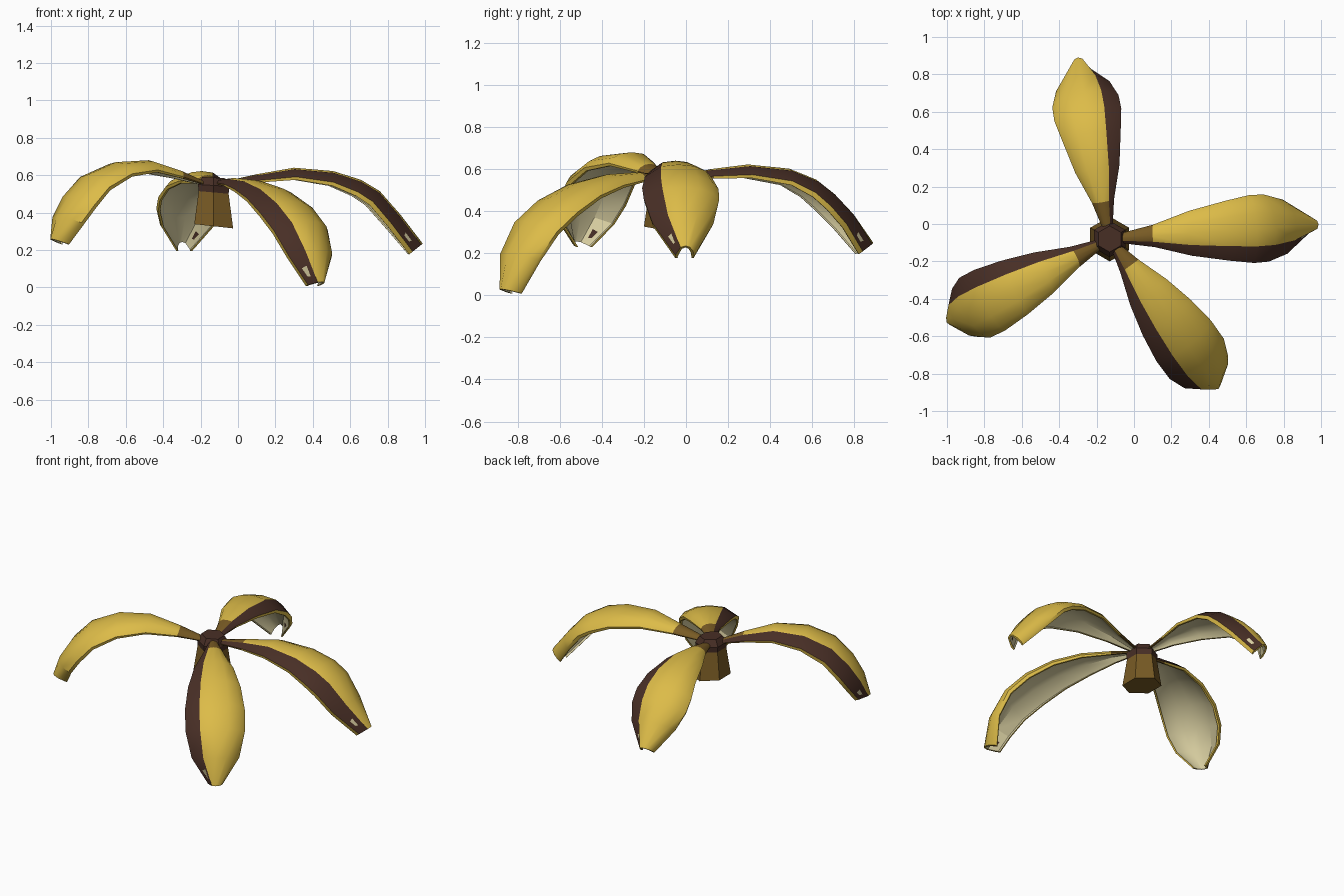
import bpy, bmesh
from math import cos, sin, pi, radians
from mathutils import Vector

if "Cube" in bpy.data.objects:
    bpy.data.objects.remove(bpy.data.objects["Cube"])


def material(name, rgb):
    m = bpy.data.materials.new(name)
    m.use_nodes = True
    m.diffuse_color = (*rgb, 1)
    m.node_tree.nodes["Principled BSDF"].inputs["Base Color"].default_value = (*rgb, 1)
    return m


YELLOW, DARK, BROWN, CREAM = range(4)
MATERIALS = [
    material("peel_yellow", (0.72, 0.50, 0.065)),
    material("dark_brown", (0.065, 0.028, 0.019)),
    material("stem_brown", (0.19, 0.105, 0.018)),
    material("inner_cream", (0.70, 0.63, 0.36)),
]
CENTRE = Vector((-0.13, -0.08, 0))


def finish(name, bm):
    bmesh.ops.recalc_face_normals(bm, faces=bm.faces)
    mesh = bpy.data.meshes.new(name)
    bm.to_mesh(mesh)
    bm.free()
    for m in MATERIALS:
        mesh.materials.append(m)
    ob = bpy.data.objects.new(name, mesh)
    bpy.context.collection.objects.link(ob)
    bpy.ops.object.select_all(action="DESELECT")
    ob.select_set(True)
    bpy.context.view_layer.objects.active = ob
    bpy.ops.object.shade_smooth_by_angle(angle=radians(32))


# Arched cross-section of a peel: (side, depth below crest), left edge to right edge
ARCH = [(0.96, 1), (1, 0.8), (0.82, 0.4), (0.45, 0.1), (0, 0),
        (-0.52, 0.12), (-1, 0.75), (-0.97, 1)]
HALF_WIDTH = [0.025, 0.06, 0.12, 0.16, 0.182, 0.18, 0.145, 0.045]
DEPTH = [0.02, 0.045, 0.065, 0.08, 0.095, 0.10, 0.10, 0.095]
SKIN = 0.012


def peel(name, angle, crest):
    """Sweep the arch along a crest line given as (radius, height)."""
    out = Vector((cos(radians(angle)), sin(radians(angle)), 0))
    left = Vector((-out.y, out.x, 0))
    bm = bmesh.new()
    n = len(ARCH)
    rings = []
    for i, (r, z) in enumerate(crest):
        a, b = crest[max(i - 1, 0)], crest[min(i + 1, len(crest) - 1)]
        tangent = (out * (b[0] - a[0]) + Vector((0, 0, b[1] - a[1]))).normalized()
        normal = left.cross(tangent)
        if normal.z < 0:
            normal.negate()
        base = CENTRE + out * r + Vector((0, 0, z))
        w, d = HALF_WIDTH[i], DEPTH[i]
        outer = [base + left * (u * w) - normal * (v * d) for u, v in ARCH]
        inner = [base + left * (u * (w - SKIN)) - normal * min(v * d + SKIN, d)
                 for u, v in ARCH]
        rings.append([bm.verts.new(p) for p in outer + inner[::-1]])
    # Skin: outer yellow with a dark band on the right, cream inside
    for i in range(len(rings) - 1):
        for k in range(2 * n):
            j = (k + 1) % (2 * n)
            f = bm.faces.new((rings[i][k], rings[i][j], rings[i + 1][j], rings[i + 1][k]))
            if n <= k < 2 * n - 1:
                f.material_index = CREAM
            elif k == n - 3:
                f.material_index = DARK
            elif i == 0:
                f.material_index = BROWN
    # Close both ends between outer and inner skin
    for ring in (rings[0], rings[-1]):
        for k in range(n - 1):
            bm.faces.new((ring[k], ring[k + 1], ring[-2 - k], ring[-1 - k]))
    finish(name, bm)


peel("left_peel", 4, [(0.05, 0.565), (0.23, 0.605), (0.43, 0.64), (0.64, 0.622),
                      (0.79, 0.575), (0.89, 0.515), (1.00, 0.39), (1.12, 0.235)])
peel("back_peel", 100, [(0.05, 0.565), (0.20, 0.60), (0.38, 0.622), (0.58, 0.602),
                        (0.71, 0.55), (0.80, 0.48), (0.89, 0.385), (0.985, 0.25)])
peel("right_peel", 207, [(0.05, 0.565), (0.20, 0.625), (0.39, 0.68), (0.585, 0.67),
                         (0.76, 0.60), (0.87, 0.49), (0.94, 0.38), (0.98, 0.26)])
peel("front_peel", 306, [(0.05, 0.575), (0.18, 0.585), (0.36, 0.575), (0.54, 0.535),
                         (0.71, 0.46), (0.85, 0.355), (0.95, 0.20), (0.99, 0.03)])


# Six-sided stem parts, lofted through (radius, height) rings
def stem(name, profile, colour, tilt=0.0):
    bm = bmesh.new()
    rings = []
    for r, z in profile:
        rings.append([bm.verts.new(CENTRE + Vector((
            r * cos(pi / 6 + k * pi / 3), r * sin(pi / 6 + k * pi / 3),
            z - tilt * r * cos(pi / 6 + k * pi / 3)))) for k in range(6)])
    for lo, hi in zip(rings, rings[1:]):
        for k in range(6):
            bm.faces.new((lo[k], lo[(k + 1) % 6], hi[(k + 1) % 6], hi[k]))
    bm.faces.new(rings[0])
    bm.faces.new(rings[-1])
    for f in bm.faces:
        f.material_index = colour
    finish(name, bm)


stem("stem", [(0.12, 0.327), (0.092, 0.51)], BROWN, 0.11)
stem("stem_cap", [(0.092, 0.505), (0.097, 0.545), (0.07, 0.587)], DARK, 0.06)
